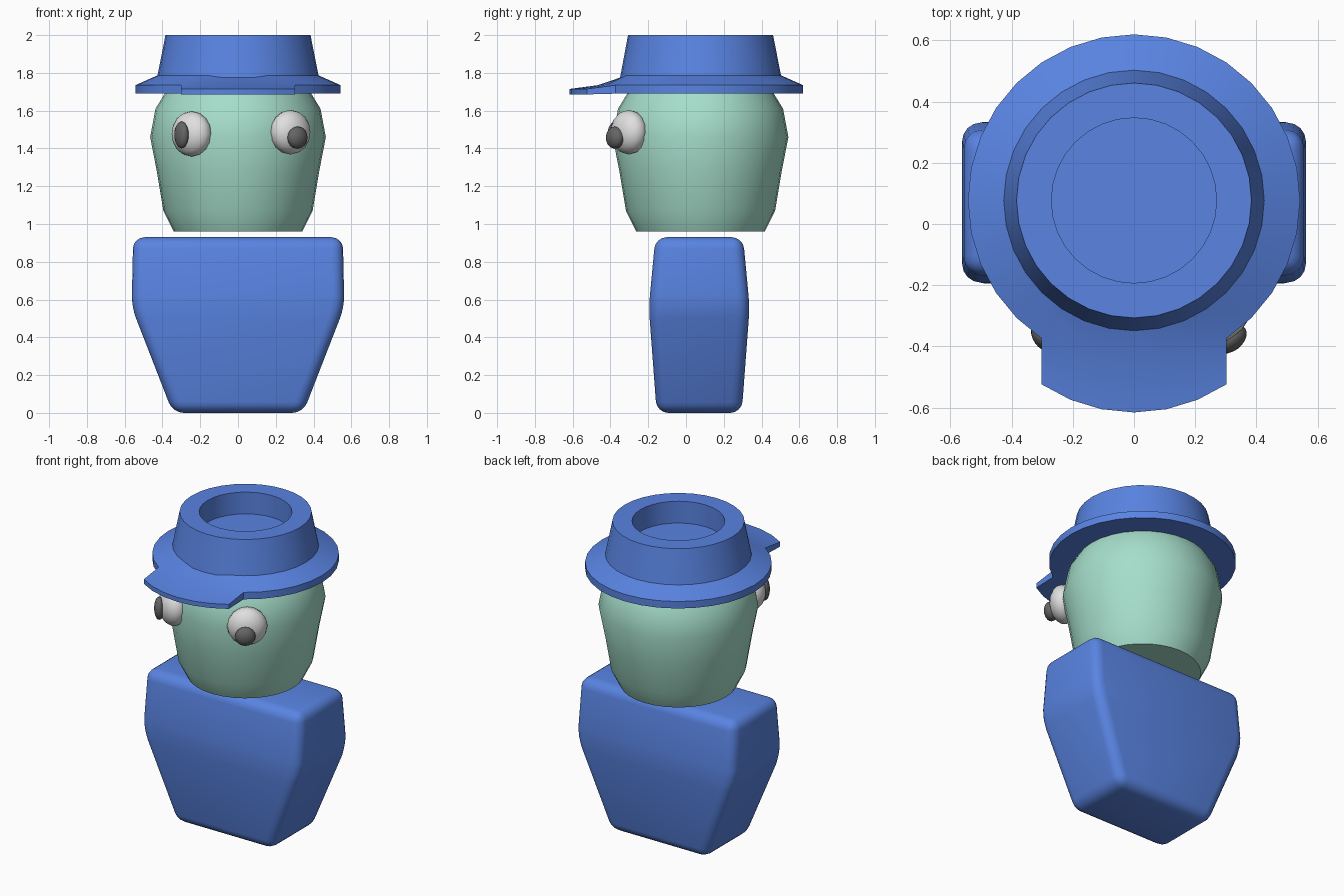
import bpy, bmesh, math
from mathutils import Matrix, Vector

if "Cube" in bpy.data.objects:
    bpy.data.objects.remove(bpy.data.objects["Cube"])

CY = 0.077  # shared axis of head and hat


def material(name, rgb):
    m = bpy.data.materials.new(name)
    m.diffuse_color = (*rgb, 1)
    m.use_nodes = True
    m.node_tree.nodes["Principled BSDF"].inputs["Base Color"].default_value = m.diffuse_color
    return m


BLUE = material("blue", (0.10, 0.23, 0.76))
GREEN = material("mint_green", (0.38, 0.73, 0.60))
WHITE = material("eye_white", (0.74, 0.74, 0.74))
DARK = material("pupil_grey", (0.13, 0.13, 0.13))


def finish(name, bm, mat, angle=35):
    bmesh.ops.recalc_face_normals(bm, faces=bm.faces[:])
    me = bpy.data.meshes.new(name)
    bm.to_mesh(me)
    bm.free()
    me.materials.append(mat)
    me.shade_smooth()
    me.set_sharp_from_angle(angle=math.radians(angle))
    ob = bpy.data.objects.new(name, me)
    bpy.context.collection.objects.link(ob)
    return ob


def loft(rings):
    """Skin a stack of equal-length vertex rings and cap both ends."""
    bm = bmesh.new()
    loops = [[bm.verts.new(p) for p in ring] for ring in rings]
    n = len(loops[0])
    for a, b in zip(loops, loops[1:]):
        for i in range(n):
            j = (i + 1) % n
            bm.faces.new((a[i], a[j], b[j], b[i]))
    bm.faces.new(loops[0])
    bm.faces.new(loops[-1])
    return bm


def circle(r, z, n=32):
    return [(r * math.sin(2 * math.pi * i / n),
             CY - r * math.cos(2 * math.pi * i / n), z) for i in range(n)]


# Body: tapered block with rounded edges
def rect(hx, hy, z, cy=0.07):
    return [(sx * hx, cy + sy * hy, z)
            for sx, sy in ((-1, -1), (1, -1), (1, 1), (-1, 1))]


body = finish("body", loft([rect(0.345, 0.225, 0), rect(0.563, 0.267, 0.56),
                            rect(0.555, 0.232, 0.93)]), BLUE, 180)
bev = body.modifiers.new("round_edges", 'BEVEL')
bev.width = 0.06
bev.segments = 4
bev.limit_method = 'NONE'

# Head: turned barrel shape, its top hidden in the hat
finish("head", loft([circle(r, z) for r, z in (
    (0.34, 0.96), (0.395, 1.07), (0.43, 1.28), (0.465, 1.46),
    (0.437, 1.61), (0.385, 1.695))]), GREEN)

# Hat: turned crown with a sunken top, and a flat brim
hat = loft([circle(r, z) for r, z in (
    (0.27, 1.86), (0.27, 2.0), (0.384, 2.0), (0.426, 1.787),
    (0.543, 1.735), (0.543, 1.69))])
# Visor: the six front faces of the brim edge pulled forward
hat.normal_update()
front = [f for f in hat.faces
         if abs(f.calc_center_median().z - 1.7125) < 0.005
         and f.calc_center_median().y < 0
         and abs(f.calc_center_median().x) < 0.30]
ext = bmesh.ops.extrude_face_region(hat, geom=front)
for v in ext["geom"]:
    if isinstance(v, bmesh.types.BMVert):
        v.co += Vector((0, -0.15, -0.02 if v.co.z > 1.71 else -0.004))
bmesh.ops.delete(hat, geom=[f for f in front if f.is_valid], context='FACES_ONLY')
# Crown base dips slightly above the visor
for v in hat.verts:
    if abs(v.co.z - 1.787) < 0.001 and v.co.y < 0 and abs(v.co.x) < 0.1:
        v.co.z -= 0.012
finish("hat", hat, BLUE, 25)


# Eyes and pupils: flattened spheres turned outward
def ball(name, loc, radii, turn, mat):
    bm = bmesh.new()
    bmesh.ops.create_uvsphere(
        bm, u_segments=16, v_segments=10, radius=1,
        matrix=Matrix.Translation(loc) @ Matrix.Rotation(math.radians(turn), 4, 'Z')
        @ Matrix.Diagonal((*radii, 1)) @ Matrix.Rotation(math.pi / 2, 4, 'X'))
    finish(name, bm, mat, 60)


ball("right_eye", (0.278, -0.303, 1.486), (0.118, 0.082, 0.118), 37, WHITE)
ball("left_eye", (-0.246, -0.308, 1.477), (0.118, 0.082, 0.120), -37, WHITE)
ball("right_pupil", (0.315, -0.376, 1.457), (0.060, 0.040, 0.059), 37, DARK)
ball("left_pupil", (-0.299, -0.372, 1.472), (0.050, 0.030, 0.072), -55, DARK)
